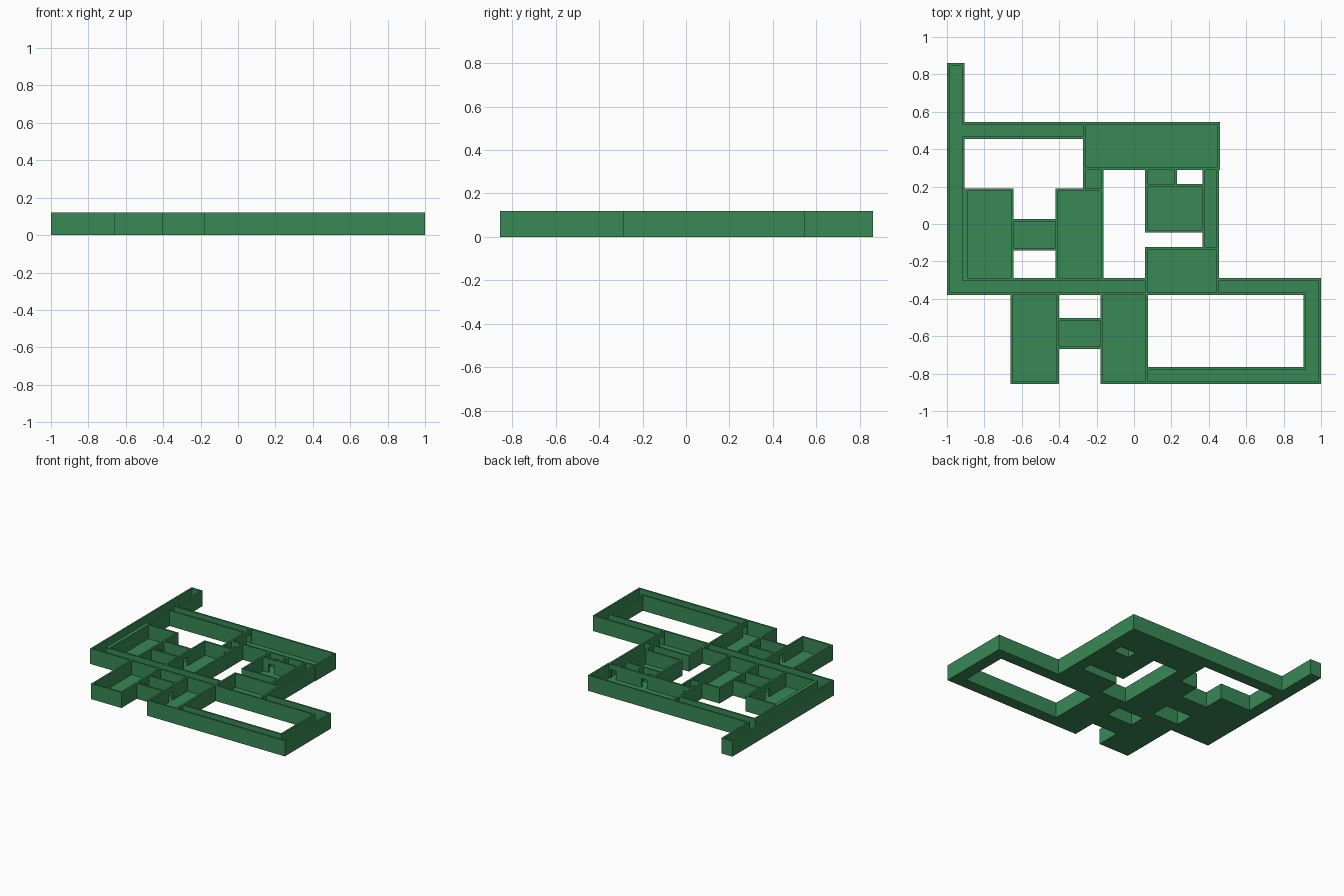
import bpy, bmesh

if "Cube" in bpy.data.objects:
    bpy.data.objects.remove(bpy.data.objects["Cube"])

H, FLOOR, DOOR_H, T = 0.12, 0.012, 0.08, 0.014

# Outer footprints: x0, y0, x1, y1 (neighbours overlap by one wall thickness)
corridors = [
    (-1.0, -0.38, -0.905, 0.86), (-1.0, 0.455, -0.258, 0.545),
    (-1.0, -0.38, 0.074, -0.288), (0.441, -0.38, 1.0, -0.288),
    (0.905, -0.855, 1.0, -0.288), (0.06, -0.855, 1.0, -0.765),
    (0.365, -0.136, 0.455, 0.304),
]
rooms = [
    (-0.272, 0.29, 0.46, 0.545), (-0.905, -0.302, -0.643, 0.19),
    (-0.42, -0.302, -0.162, 0.19), (-0.66, -0.855, -0.4, -0.366),
    (-0.18, -0.855, 0.074, -0.366), (0.06, -0.045, 0.379, 0.213),
    (0.06, -0.38, 0.455, -0.122),
]
links = [
    (-0.657, -0.143, -0.406, 0.027), (-0.414, -0.667, -0.166, -0.502),
    (-0.272, 0.176, -0.162, 0.304), (0.06, 0.199, 0.23, 0.304),
]
# Doorway centres, in walls running along y or along x
side_doors = [(-0.265, 0.5), (-0.65, -0.058), (-0.413, -0.058), (-0.407, -0.585),
              (-0.173, -0.585), (0.067, -0.335), (0.448, -0.335), (0.067, -0.81)]
end_doors = [(-0.217, 0.297), (-0.217, 0.183), (0.145, 0.297), (0.145, 0.206),
             (0.41, 0.297), (0.41, -0.129)]
doors = [(x - .012, y - .025, x + .012, y + .025) for x, y in side_doors]
doors += [(x - .025, y - .012, x + .025, y + .012) for x, y in end_doors]

outer = corridors + rooms + links
inner = [(a + T, b + T, c - T, d - T) for a, b, c, d in outer]


def levels(i):
    return sorted({round(r[k], 4) for r in outer + inner + doors for k in (i, i + 2)})


def inside(rects, x, y):
    return any(a < x < c and b < y < d for a, b, c, d in rects)


xs, ys, zs = levels(0), levels(1), [0, FLOOR, DOOR_H, H]

# Solid cells: floor slab, walls, lintels over the doorways
solid = set()
for i in range(len(xs) - 1):
    for j in range(len(ys) - 1):
        x, y = (xs[i] + xs[i + 1]) / 2, (ys[j] + ys[j + 1]) / 2
        if not inside(outer, x, y):
            continue
        solid.add((i, j, 0))
        if not inside(inner, x, y):
            solid.add((i, j, 2))
            if not inside(doors, x, y):
                solid.add((i, j, 1))

# Skin the cells wherever they meet open space
bm = bmesh.new()
verts = {}


def vert(key):
    if key not in verts:
        verts[key] = bm.verts.new((xs[key[0]], ys[key[1]], zs[key[2]]))
    return verts[key]


for cell in solid:
    for axis in range(3):
        u, v = (axis + 1) % 3, (axis + 2) % 3
        for side in (0, 1):
            near = list(cell)
            near[axis] += 2 * side - 1
            if tuple(near) in solid:
                continue
            ring = []
            for du, dv in ((0, 0), (1, 0), (1, 1), (0, 1)):
                k = list(cell)
                k[axis] += side
                k[u] += du
                k[v] += dv
                ring.append(vert(tuple(k)))
            bm.faces.new(ring if side else ring[::-1])

bmesh.ops.dissolve_limit(bm, angle_limit=0.01, verts=bm.verts[:], edges=bm.edges[:])
mesh = bpy.data.meshes.new("floor_plan_walls")
bm.to_mesh(mesh)
bm.free()

green = bpy.data.materials.new("green")
green.diffuse_color = (0.04, 0.25, 0.09, 1)
green.use_nodes = True
green.node_tree.nodes["Principled BSDF"].inputs["Base Color"].default_value = green.diffuse_color
mesh.materials.append(green)
bpy.context.collection.objects.link(bpy.data.objects.new("floor_plan_walls", mesh))
